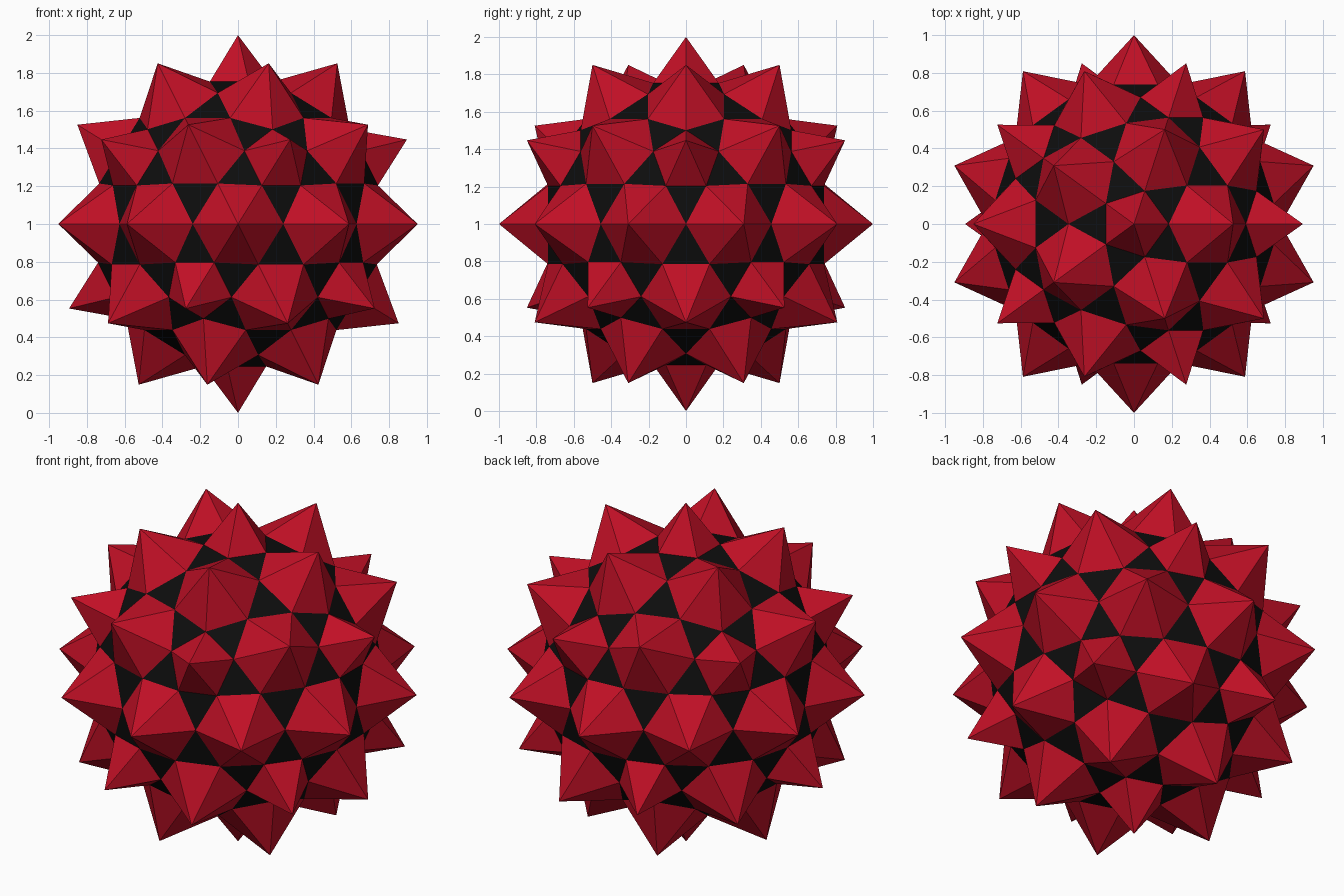
import bpy, bmesh, math
from mathutils import Vector

if "Cube" in bpy.data.objects:
    bpy.data.objects.remove(bpy.data.objects["Cube"])

BASE_R = 0.776                    # radius of the sphere holding the spike bases
PENT_ANGLE = math.radians(13.72)  # half-width of the five-sided spikes
CENTRE = Vector((0, 0, 1))


def material(name, rgb):
    m = bpy.data.materials.new(name)
    m.diffuse_color = (*rgb, 1)
    m.use_nodes = True
    m.node_tree.nodes["Principled BSDF"].inputs["Base Color"].default_value = m.diffuse_color
    return m


def build(name, tris, mat):
    bm = bmesh.new()
    for tri in tris:
        bm.faces.new([bm.verts.new(p + CENTRE) for p in tri])
    bmesh.ops.remove_doubles(bm, verts=bm.verts, dist=1e-4)
    me = bpy.data.meshes.new(name)
    bm.to_mesh(me)
    bm.free()
    me.materials.append(mat)
    ob = bpy.data.objects.new(name, me)
    bpy.context.collection.objects.link(ob)


def base_point(edge):
    """Point where the two spikes at the ends of an edge touch."""
    a, b = sorted(edge.verts, key=lambda v: len(v.link_edges))
    p, q = a.co.normalized(), b.co.normalized()
    full = p.angle(q)
    t = PENT_ANGLE if len(a.link_edges) == 5 else full / 2
    return (p * math.sin(full - t) + q * math.sin(t)) / math.sin(full) * BASE_R


# Guide sphere: its 42 vertices are the spike tips
guide = bmesh.new()
bmesh.ops.create_icosphere(guide, subdivisions=2, radius=1)
spikes, panels = [], []
for f in guide.faces:
    mids = [base_point(l.edge) for l in f.loops]
    panels.append(mids)
    for i, l in enumerate(f.loops):
        spikes.append((l.vert.co.normalized(), mids[i], mids[i - 1]))
guide.free()

# Red pyramids and the black triangles between them
build("spikes", spikes, material("crimson red", (0.53, 0.005, 0.019)))
build("triangle_panels", panels, material("black", (0.004, 0.004, 0.004)))
